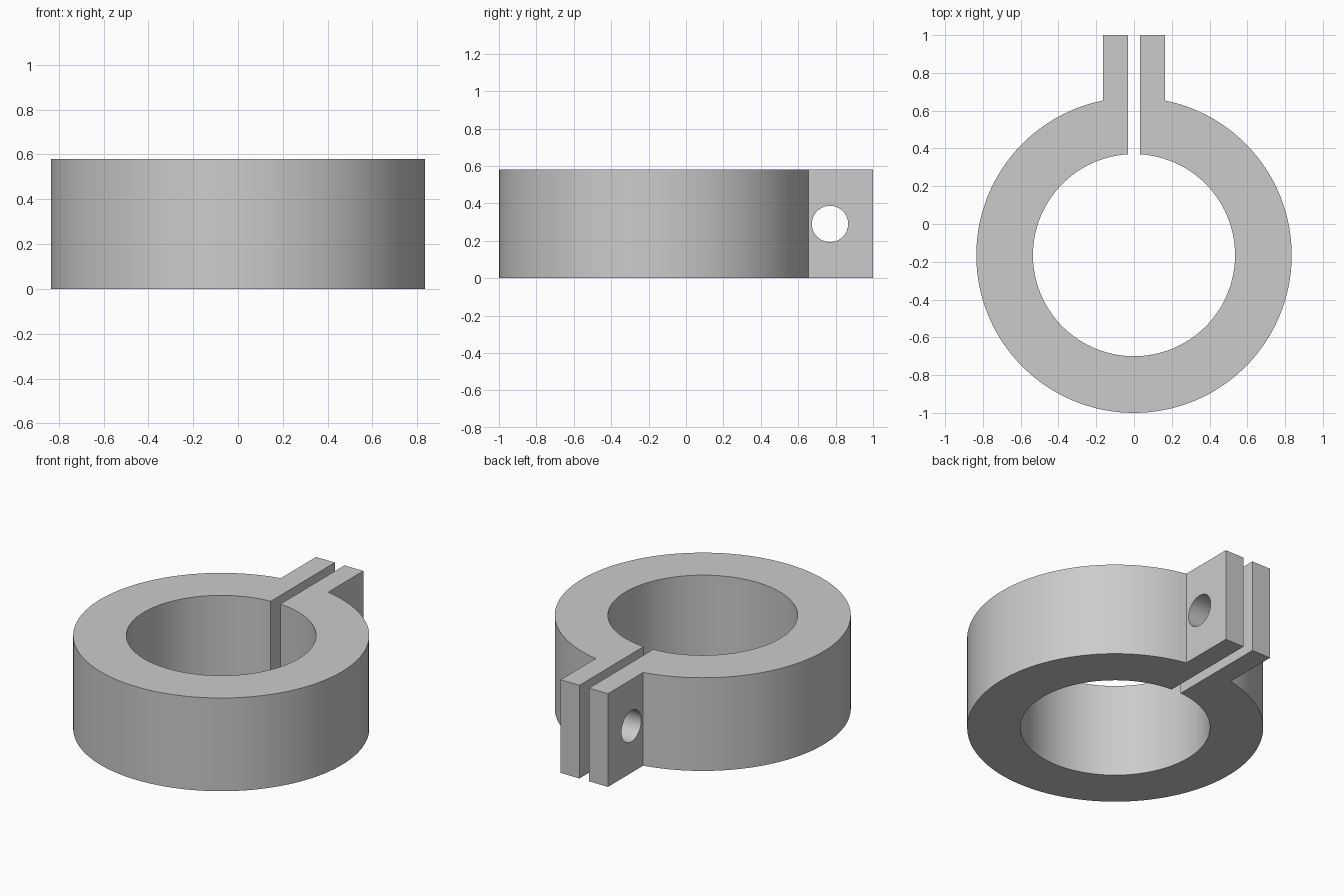
import bpy
import bmesh
from math import sin, cos, asin, pi, radians

cube = bpy.data.objects.get("Cube")
if cube:
    bpy.data.objects.remove(cube)

CENTRE_Y = -0.165
OUTER_R, INNER_R = 0.835, 0.535
HEIGHT = 0.58
SLOT_X, EAR_X, EAR_Y = 0.033, 0.163, 1.0
HOLE_Y, HOLE_R = 0.77, 0.097
SEGMENTS = 128

# Plain grey metal
grey = bpy.data.materials.new("grey_metal")
grey.use_nodes = True
colour = (0.6, 0.6, 0.6, 1)
grey.diffuse_color = colour
grey.node_tree.nodes["Principled BSDF"].inputs["Base Color"].default_value = colour


def open_arc(radius, half_gap):
    """Clockwise arc that leaves a gap of the given half width at the back."""
    start = asin(half_gap / radius)
    step = (2 * pi - 2 * start) / SEGMENTS
    angles = [start + i * step for i in range(SEGMENTS + 1)]
    return [(radius * sin(a), CENTRE_Y + radius * cos(a)) for a in angles]


# Split ring with two ears: one closed outline, extruded upwards
outline = open_arc(OUTER_R, EAR_X)
outline += [(-EAR_X, EAR_Y), (-SLOT_X, EAR_Y)]
outline += reversed(open_arc(INNER_R, SLOT_X))
outline += [(SLOT_X, EAR_Y), (EAR_X, EAR_Y)]

bm = bmesh.new()
base = bm.faces.new([bm.verts.new((x, y, 0)) for x, y in outline])
result = bmesh.ops.extrude_face_region(bm, geom=[base], use_keep_orig=True)
top = [v for v in result["geom"] if isinstance(v, bmesh.types.BMVert)]
bmesh.ops.translate(bm, verts=top, vec=(0, 0, HEIGHT))
bmesh.ops.recalc_face_normals(bm, faces=bm.faces)
mesh = bpy.data.meshes.new("clamp_ring")
bm.to_mesh(mesh)
bm.free()
mesh.materials.append(grey)
ring = bpy.data.objects.new("clamp_ring", mesh)
bpy.context.collection.objects.link(ring)

# Bolt hole through both ears
bpy.ops.mesh.primitive_cylinder_add(
    vertices=64, radius=HOLE_R, depth=0.6,
    location=(0, HOLE_Y, HEIGHT / 2), rotation=(0, pi / 2, 0))
cutter = bpy.context.object
cutter.name = "bolt_hole_cutter"
cutter.data.materials.append(grey)

bpy.ops.object.select_all(action="DESELECT")
ring.select_set(True)
bpy.context.view_layer.objects.active = ring
cut = ring.modifiers.new("bolt_hole", "BOOLEAN")
cut.operation = "DIFFERENCE"
cut.solver = "EXACT"
cut.object = cutter
bpy.ops.object.modifier_apply(modifier=cut.name)
bpy.data.objects.remove(cutter)

# Smooth round walls, crisp edges
bpy.ops.object.shade_smooth_by_angle(angle=radians(30))
